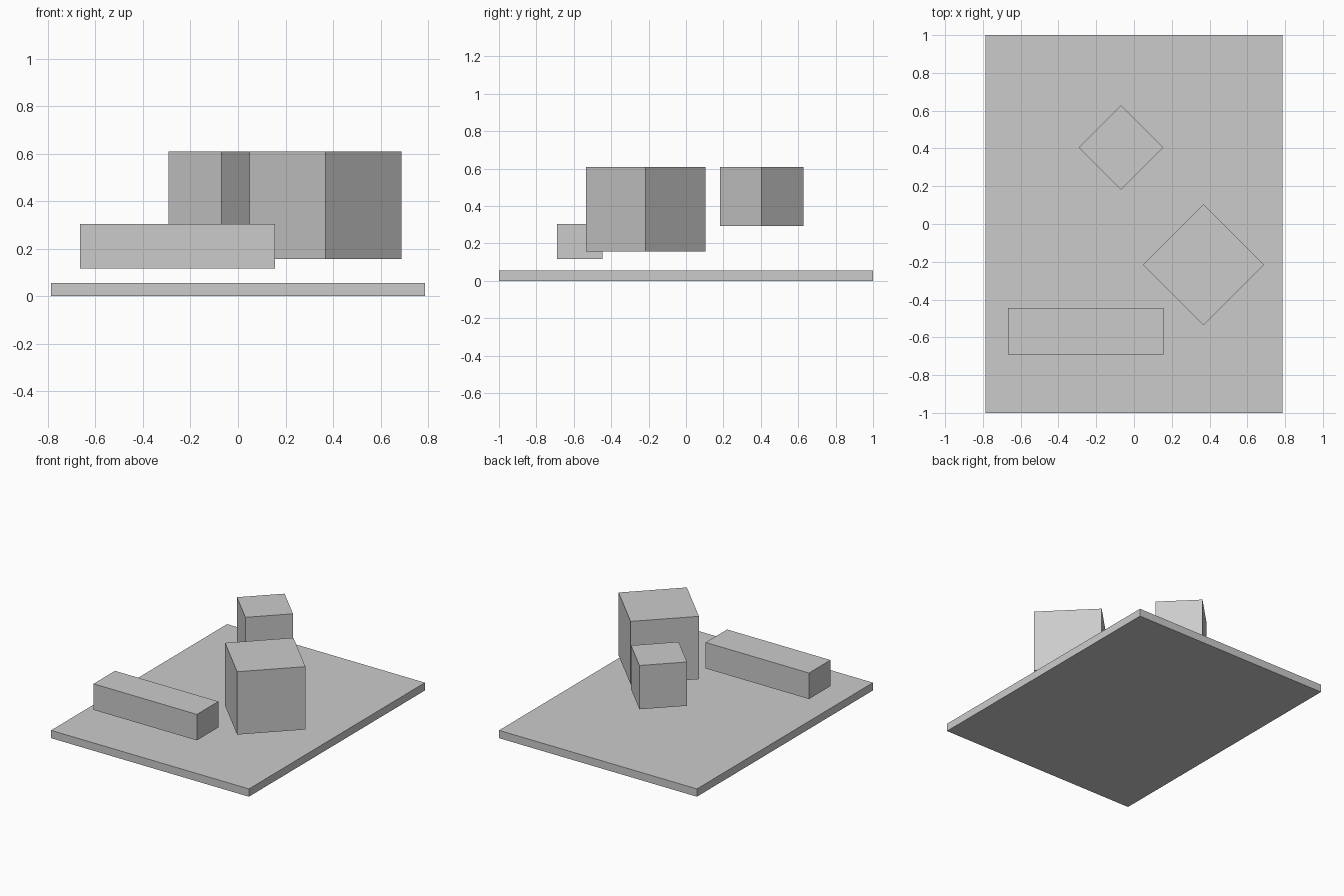
import bpy
from math import radians

if "Cube" in bpy.data.objects:
    bpy.data.objects.remove(bpy.data.objects["Cube"])


def box(name, centre, size, turn=0):
    """Add a box by centre and size, turned about z in degrees."""
    bpy.ops.mesh.primitive_cube_add(size=1, location=centre, rotation=(0, 0, radians(turn)))
    obj = bpy.context.object
    obj.name = name
    obj.scale = size
    bpy.ops.object.transform_apply(location=False, rotation=False, scale=True)
    return obj


# Flat base slab
box("base_slab", (0, 0, 0.028), (1.574, 2.0, 0.056))

# Long block hovering along the front
box("long_block", (-0.255, -0.568, 0.211), (0.822, 0.244, 0.187))

# Two hovering cubes turned by 45 degrees, tops level
TOP = 0.609
for name, x, y, side in (("large_cube", 0.368, -0.216, 0.452),
                         ("small_cube", -0.069, 0.405, 0.315)):
    box(name, (x, y, TOP - side / 2), (side, side, side), 45)
